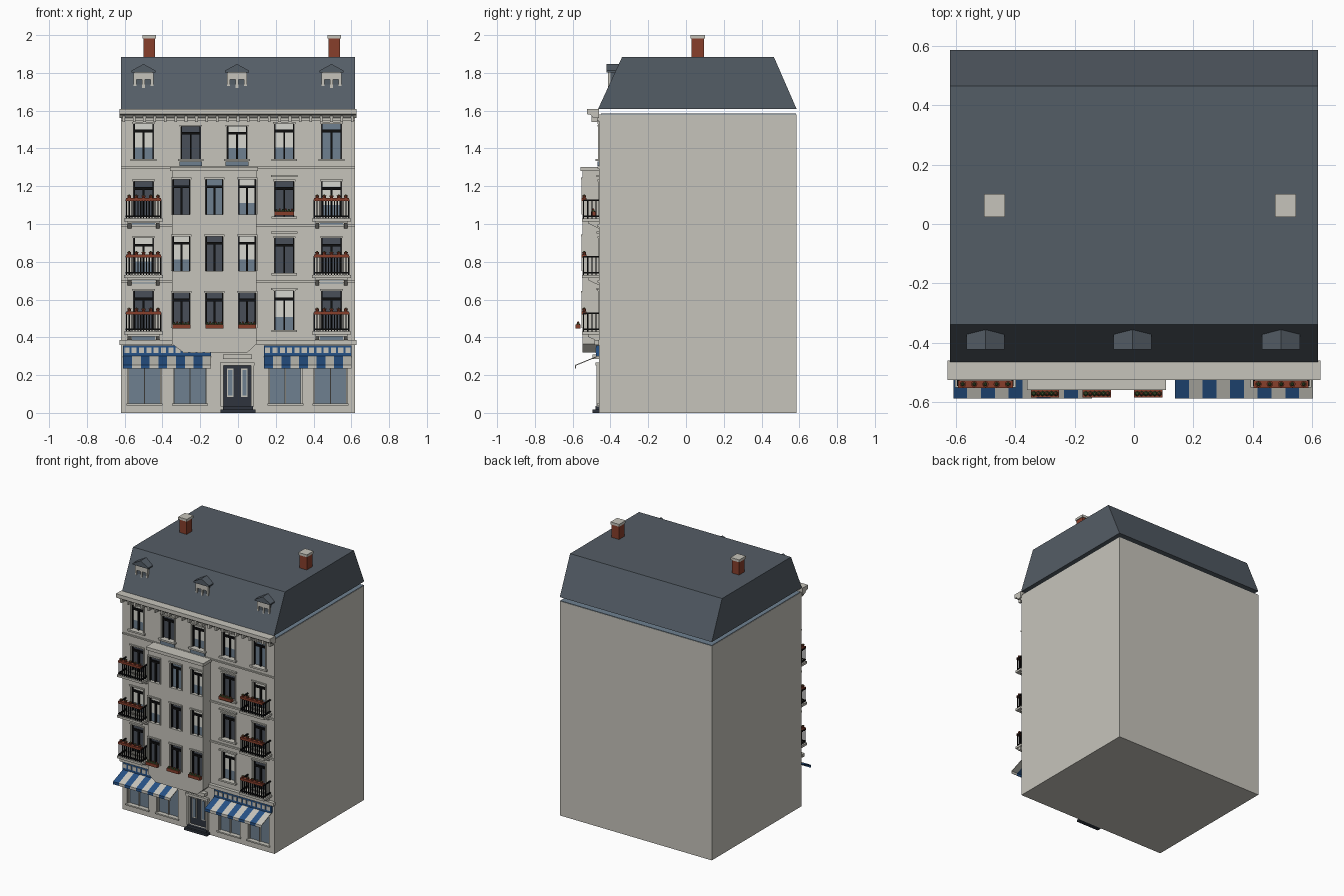
import bpy, bmesh, math
from mathutils import Vector

if "Cube" in bpy.data.objects:
    bpy.data.objects.remove(bpy.data.objects["Cube"])


def material(name, rgb):
    m = bpy.data.materials.new(name)
    m.diffuse_color = [(c / 255 / 12.92 if c < 11 else ((c / 255 + 0.055) / 1.055) ** 2.4) for c in rgb] + [1]
    m.use_nodes = True
    m.node_tree.nodes["Principled BSDF"].inputs["Base Color"].default_value = m.diffuse_color
    return m


STONE = material("stone", (198, 196, 187))
SLATE = material("slate", (84, 93, 102))
GLASS = material("glass", (110, 128, 144))
PANE = material("dark pane", (72, 78, 88))
BLACK = material("black iron", (14, 14, 15))
DOOR = material("door grey", (46, 52, 61))
BLUE = material("awning blue", (38, 82, 135))
BRICK = material("brick", (135, 62, 43))
GREEN = material("leaf green", (62, 82, 45))
BLIND = material("pale blind", (214, 214, 207))
parts = {}


def part(name, mat):
    return parts.setdefault(name, (bmesh.new(), mat))[0]


def prism(name, mat, axis, pts, a, b):
    """Extrude a 2D profile along x (pts are y,z) or y (pts are x,z)."""
    bm = part(name, mat)
    def place(t):
        return [bm.verts.new((t, p, q) if axis == "x" else (p, t, q)) for p, q in pts]
    lo, hi = place(a), place(b)
    n = len(pts)
    faces = [bm.faces.new(lo), bm.faces.new(hi[::-1])]
    faces += [bm.faces.new((lo[i], hi[i], hi[(i + 1) % n], lo[(i + 1) % n])) for i in range(n)]
    bmesh.ops.recalc_face_normals(bm, faces=faces)


def box(name, mat, x0, x1, y0, y1, z0, z1):
    prism(name, mat, "y", [(x0, z0), (x1, z0), (x1, z1), (x0, z1)], y0, y1)


def cone(name, mat, x, y, z, r0, r1, h, n=8):
    bm = part(name, mat)
    res = bmesh.ops.create_cone(bm, cap_ends=True, segments=n, radius1=r0, radius2=r1, depth=h)
    bmesh.ops.translate(bm, verts=res["verts"], vec=Vector((x, y, z + h / 2)))


WALL, BAY = -0.46, -0.548

# main block and projecting bay
box("body", STONE, -0.62, 0.62, WALL, 0.585, 0, 1.58)
prism("bay", STONE, "y", [(-0.29, 0.32), (0.05, 0.32), (0.098, 0.365), (0.098, 1.285),
                          (-0.35, 1.285), (-0.35, 0.365)], BAY, WALL)
box("bay_cornice", STONE, -0.36, 0.107, -0.558, WALL, 1.28, 1.303)
box("attic_floor", GLASS, -0.618, 0.618, -0.45, 0.583, 1.58, 1.584)


# windows: opening, pane, bars and stone surround
def window(x, z0, z1, w, y, style, owner):
    a, b, h = x - w / 2, x + w / 2, z1 - z0
    box(owner + "_cutter", STONE, a, b, y - 0.02, y + 0.03, z0, z1)
    yp = y + 0.024
    mid = z0 + h * (0.33 if style == "half" else 0)
    lower, upper = {"dark": (PANE, PANE), "glass": (GLASS, GLASS), "half": (GLASS, BLIND)}[style]
    nm = {PANE: "dark_panes", GLASS: "window_glass", BLIND: "blinds"}
    if style == "half":
        box(nm[lower], lower, a, b, yp, y + 0.032, z0, mid)
    box(nm[upper], upper, a, b, yp, y + 0.032, mid, z1)
    zt = z0 + h * 0.76
    box("window_frames", BLACK, a, b, y + 0.012, yp, zt, zt + 0.014)
    box("window_frames", BLACK, x - 0.005, x + 0.005, y + 0.012, yp, z0, zt)
    for s in (a, b - 0.006):
        box("window_frames", BLACK, s, s + 0.006, y + 0.012, yp, z0, z1)
    # surround
    for s in (a - 0.008, b):
        box("window_surrounds", STONE, s, s + 0.008, y - 0.006, y, z0, z1)
    box("window_surrounds", STONE, a - 0.008, b + 0.008, y - 0.008, y, z1, z1 + 0.01)
    if owner == "body":
        box("window_sills", STONE, a - 0.016, b + 0.016, y - 0.018, y, z0 - 0.012, z0)


def planter(x, w, y, z):
    box("planters", BRICK, x - w / 2, x + w / 2, y - 0.026, y, z, z + 0.022)
    for i in range(6):
        px = x + w * (i - 2.5) / 6.4
        cone("planter_leaves", GREEN, px, y - 0.013, z + 0.022, 0.009, 0.004, 0.012, 6)
        if i % 2:
            cone("planter_flowers", BRICK, px, y - 0.013, z + 0.03, 0.006, 0.003, 0.008, 6)


ROWS = [0.44, 0.74, 1.04, 1.345]
body_styles = {-0.5: ("dark", "half", "dark", "half"), 0.245: ("half", "dark", "dark", "half"),
               0.495: ("dark", "dark", "half", "glass")}
for x, styles in body_styles.items():
    for z, s in zip(ROWS, styles):
        window(x, z, z + (0.205 if z < 0.5 else 0.185), 0.105, WALL, s, "body")
window(-0.25, 1.345, 1.515, 0.105, WALL, "dark", "body")
window(-0.005, 1.345, 1.515, 0.105, WALL, "half", "body")
bay_styles = {-0.3: ("dark", "half", "dark"), -0.125: ("dark", "dark", "glass"), 0.048: ("dark", "half", "half")}
for x, styles in bay_styles.items():
    for z, s in zip(ROWS, styles):
        window(x, z + 0.01, z + 0.195, 0.092, BAY, s, "bay")
    planter(x, 0.095, BAY - 0.01, 0.447)
planter(0.245, 0.105, WALL - 0.018, 1.045)
for z in ROWS[:3]:                                    # lintel hoods on the single column
    box("lintels", STONE, 0.175, 0.315, -0.475, WALL, z + 0.21, z + 0.22)

# balconies with railings and flower pots
for cx in (-0.5, 0.495):
    for z in ROWS[:3]:
        b = z - 0.01
        box("balcony_slabs", STONE, cx - 0.103, cx + 0.103, -0.55, WALL, b - 0.016, b)
        box("balcony_slabs", STONE, cx - 0.085, cx + 0.085, -0.52, WALL, b - 0.026, b - 0.016)
        box("balcony_underplates", GLASS, cx - 0.06, cx + 0.06, -0.466, WALL, b - 0.045, b - 0.026)
        for s in (-0.075, 0.075):
            prism("balcony_brackets", STONE, "x", [(-0.52, b - 0.026), (WALL, b - 0.026), (WALL, b - 0.055)],
                  cx + s - 0.01, cx + s + 0.01)
        for h in (0.008, 0.093):
            box("railings", BLACK, cx - 0.095, cx + 0.095, -0.546, -0.538, b + h, b + h + 0.008)
            for s in (-0.091, 0.091):
                box("railings", BLACK, cx + s - 0.004, cx + s + 0.004, -0.54, WALL, b + h, b + h + 0.008)
        for i in range(13):
            x = cx - 0.091 + i * 0.182 / 12
            box("railings", BLACK, x - 0.003, x + 0.003, -0.545, -0.539, b, b + 0.095)
        for s in (-0.091, 0.091):
            for y in (-0.52, -0.498, -0.476):
                box("railings", BLACK, cx + s - 0.003, cx + s + 0.003, y - 0.003, y + 0.003, b, b + 0.095)
        box("balcony_planters", BRICK, cx - 0.092, cx + 0.092, -0.552, -0.526, b + 0.092, b + 0.108)
        for i in range(5):
            x = cx - 0.076 + i * 0.038
            cone("balcony_pots", BRICK, x, -0.539, b + 0.108, 0.008, 0.011, 0.014)
            cone("balcony_plants", GREEN, x, -0.539, b + 0.122, 0.007, 0.003, 0.005, 6)

# string courses
box("string_course", STONE, -0.628, -0.35, -0.485, WALL, 0.36, 0.385)
box("string_course", STONE, 0.098, 0.628, -0.485, WALL, 0.36, 0.385)
for z in (0.69, 0.985):
    box("string_course", STONE, -0.62, -0.35, -0.468, WALL, z, z + 0.012)
    box("string_course", STONE, 0.098, 0.62, -0.468, WALL, z, z + 0.012)
box("string_course", STONE, -0.62, 0.62, -0.468, WALL, 1.295, 1.305)
for x in (-0.25, -0.005):
    box("window_aprons", GLASS, x - 0.06, x + 0.06, -0.469, WALL, 1.306, 1.33)

# cornice with brackets
prism("cornice", STONE, "x", [(WALL, 1.56), (-0.49, 1.56), (-0.505, 1.578), (-0.525, 1.582),
                              (-0.525, 1.61), (WALL, 1.61)], -0.628, 0.628)
box("cornice", STONE, -0.62, 0.62, -0.472, WALL, 1.545, 1.56)
for i in range(23):
    x = -0.605 + i * 0.055
    box("cornice_brackets", STONE, x - 0.007, x + 0.007, -0.5, WALL, 1.54, 1.575)

# mansard roof
prism("roof", SLATE, "x", [(-0.465, 1.61), (0.585, 1.61), (0.465, 1.885), (-0.338, 1.885)], -0.62, 0.62)

# dormers
for x in (-0.5, -0.005, 0.495):
    prism("dormer_roofs", SLATE, "y", [(x - 0.064, 1.803), (x + 0.064, 1.803), (x + 0.064, 1.812),
                                       (x, 1.847), (x - 0.064, 1.812)], -0.422, -0.35)
    box("dormer_cheeks", SLATE, x - 0.046, x + 0.046, -0.402, -0.36, 1.70, 1.804)
    box("dormer_panes", SLATE, x - 0.04, x + 0.04, -0.406, -0.40, 1.71, 1.80)
    for s, z in ((-0.045, 1.73), (0, 1.71), (0.045, 1.73)):
        box("dormer_frames", STONE, x + s - 0.007, x + s + 0.007, -0.414, -0.40, z, 1.80)
    box("dormer_frames", STONE, x - 0.05, x + 0.05, -0.414, -0.40, 1.765, 1.803)

# chimneys
for x in (-0.47, 0.51):
    box("chimneys", BRICK, x - 0.03, x + 0.03, 0.03, 0.095, 1.88, 1.985)
    box("chimney_caps", STONE, x - 0.035, x + 0.035, 0.024, 0.101, 1.982, 2.0)

# shopfronts, fascias and striped awnings
for x0, x1 in ((-0.608, -0.142), (0.138, 0.602)):
    for a in (x0 + 0.025, x1 - 0.2):
        b = a + 0.175
        box("body_cutter", STONE, a, b, -0.48, -0.43, 0.05, 0.285)
        box("shop_glass", GLASS, a, b, -0.437, -0.428, 0.05, 0.285)
        for s in (a, (a + b) / 2 - 0.003, b - 0.006):
            box("shop_frames", STONE, s, s + 0.006, -0.45, -0.437, 0.05, 0.285)
        box("shop_sills", STONE, a - 0.008, b + 0.008, -0.47, WALL, 0.04, 0.05)
    box("shop_fascia", BLUE, x0, x1, -0.476, WALL, 0.3, 0.358)
    for i in range(12):
        w = (x1 - x0) / 12
        box("fascia_panels", STONE, x0 + w * i + 0.006, x0 + w * (i + 1) - 0.006, -0.48, -0.476, 0.317, 0.346)
    w = (x1 - x0) / 10
    for i in range(10):
        prism(("awning_blue", "awning_pale")[i % 2], (BLUE, STONE)[i % 2], "x",
              [(WALL, 0.305), (-0.587, 0.254), (-0.587, 0.234), (-0.583, 0.234), (-0.583, 0.25), (WALL, 0.3)],
              x0 + w * i, x0 + w * (i + 1))

# entrance
box("body_cutter", STONE, -0.077, 0.07, -0.48, -0.43, 0.035, 0.25)
box("door", DOOR, -0.077, 0.07, -0.445, -0.428, 0.035, 0.25)
for a in (-0.058, 0.017):
    box("door_panes", STONE, a, a + 0.034, -0.449, -0.445, 0.085, 0.235)
    box("door_glass", GLASS, a + 0.006, a + 0.028, -0.452, -0.449, 0.092, 0.228)
for a in (-0.092, 0.07):
    box("door_surround", STONE, a, a + 0.015, -0.475, WALL, 0.035, 0.25)
box("door_surround", STONE, -0.095, 0.088, -0.48, WALL, 0.25, 0.268)
box("door_surround", STONE, -0.08, 0.073, -0.495, WALL, 0.285, 0.31)
box("door_step", DOOR, -0.092, 0.092, -0.495, WALL, 0, 0.018)
box("door_step", DOOR, -0.08, 0.08, -0.48, WALL, 0.018, 0.036)

# turn every part into an object
for name, (bm, mat) in parts.items():
    mesh = bpy.data.meshes.new(name)
    bm.to_mesh(mesh)
    bm.free()
    mesh.materials.append(mat)
    bpy.context.collection.objects.link(bpy.data.objects.new(name, mesh))

# cut the openings
for name in ("body", "bay"):
    ob, cutter = bpy.data.objects[name], bpy.data.objects[name + "_cutter"]
    mod = ob.modifiers.new("openings", "BOOLEAN")
    mod.operation, mod.solver, mod.object = "DIFFERENCE", "EXACT", cutter
    bpy.context.view_layer.objects.active = ob
    bpy.ops.object.modifier_apply(modifier=mod.name)
    bpy.data.objects.remove(cutter)
